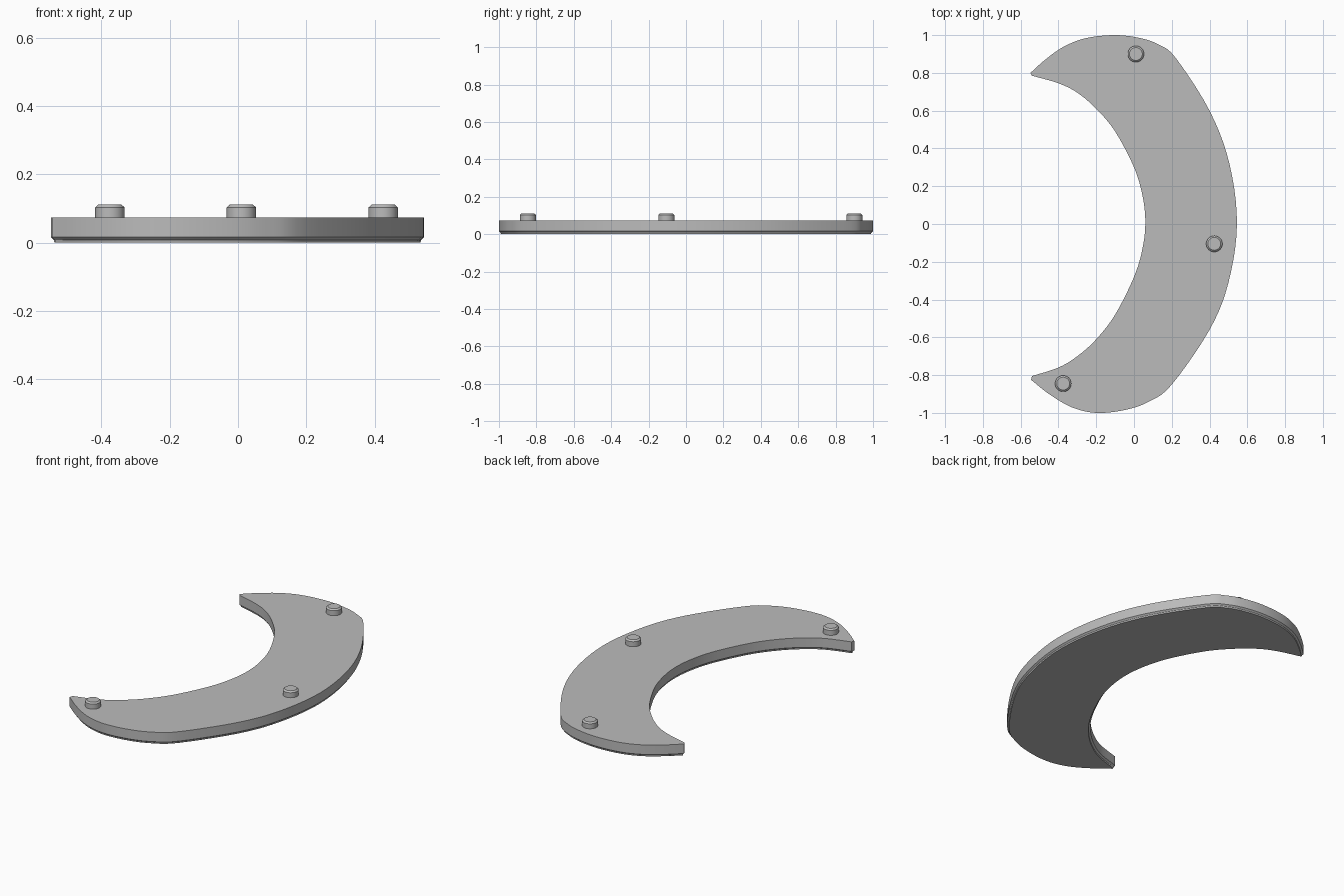
import bpy, bmesh, math
from mathutils import Vector

cube = bpy.data.objects.get("Cube")
if cube:
    bpy.data.objects.remove(cube, do_unlink=True)

grey = bpy.data.materials.new("light_grey")
grey.use_nodes = True
grey.diffuse_color = (0.5, 0.5, 0.5, 1)
grey.node_tree.nodes["Principled BSDF"].inputs["Base Color"].default_value = (0.5, 0.5, 0.5, 1)

TOP = 0.073

# Crescent edges, both running between the two tips
OUTER = [(-.545, -.825), (-.45, -.9), (-.33, -.97), (-.2, -1), (-.05, -.985), (.08, -.94),
         (.2, -.85), (.4, -.56), (.5, -.31), (.545, 0), (.505, .32), (.4, .6), (.22, .88),
         (.13, .95), (.03, .985), (-.1, 1), (-.25, .985), (-.37, .94), (-.47, .87), (-.548, .8)]
INNER = [(-.54, .785), (-.4, .745), (-.3, .695), (-.2, .61), (-.1, .49), (0, .3), (.045, .15),
         (.06, .01), (.045, -.13), (0, -.28), (-.1, -.48), (-.2, -.61), (-.3, -.7),
         (-.4, -.76), (-.54, -.805)]


def smooth_path(points, steps=5):
    """Catmull-Rom curve through the points."""
    p = [Vector(q) for q in points]
    p = [p[0] * 2 - p[1]] + p + [p[-1] * 2 - p[-2]]
    out = []
    for a, b, c, d in zip(p, p[1:], p[2:], p[3:]):
        for i in range(steps):
            t = i / steps
            out.append(0.5 * (2 * b + (c - a) * t + (2 * a - 5 * b + 4 * c - d) * t**2
                              + (3 * b - a - 3 * c + d) * t**3))
    return out + [p[-2]]


def shrink(loop, amount):
    """Move a counter-clockwise outline inwards."""
    out = []
    for i, q in enumerate(loop):
        d = (loop[(i + 1) % len(loop)] - loop[i - 1]).normalized()
        out.append(q + Vector((-d.y, d.x)) * amount)
    return out


def stacked_solid(name, rings, location=(0, 0, 0)):
    """Skin a stack of (outline, height) rings and cap both ends."""
    bm = bmesh.new()
    loops = [[bm.verts.new((q.x, q.y, z)) for q in outline] for outline, z in rings]
    n = len(loops[0])
    for low, high in zip(loops, loops[1:]):
        for i in range(n):
            j = (i + 1) % n
            bm.faces.new((low[i], low[j], high[j], high[i]))
    bm.faces.new(loops[0][::-1])
    bm.faces.new(loops[-1])
    mesh = bpy.data.meshes.new(name)
    bm.to_mesh(mesh)
    bm.free()
    mesh.materials.append(grey)
    obj = bpy.data.objects.new(name, mesh)
    obj.location = location
    bpy.context.collection.objects.link(obj)
    bpy.ops.object.select_all(action='DESELECT')
    obj.select_set(True)
    bpy.context.view_layer.objects.active = obj
    bpy.ops.object.shade_smooth_by_angle(angle=math.radians(25))


# Crescent plate with a stepped lower edge
outline = smooth_path(OUTER) + smooth_path(INNER)
stacked_solid("crescent_plate", [
    (shrink(outline, .011), 0), (shrink(outline, .009), .008),
    (shrink(outline, .002), .014), (outline, .016), (outline, TOP)])


# Round locating pegs with a chamfered top
def circle(r):
    return [Vector((r * math.cos(a), r * math.sin(a)))
            for a in (math.tau * i / 40 for i in range(40))]


for label, x, y in (("back", .01, .9), ("middle", .425, -.105), ("front", -.375, -.845)):
    stacked_solid(label + "_peg", [(circle(.043), -.01), (circle(.043), .03),
                                   (circle(.034), .038)], (x, y, TOP))
